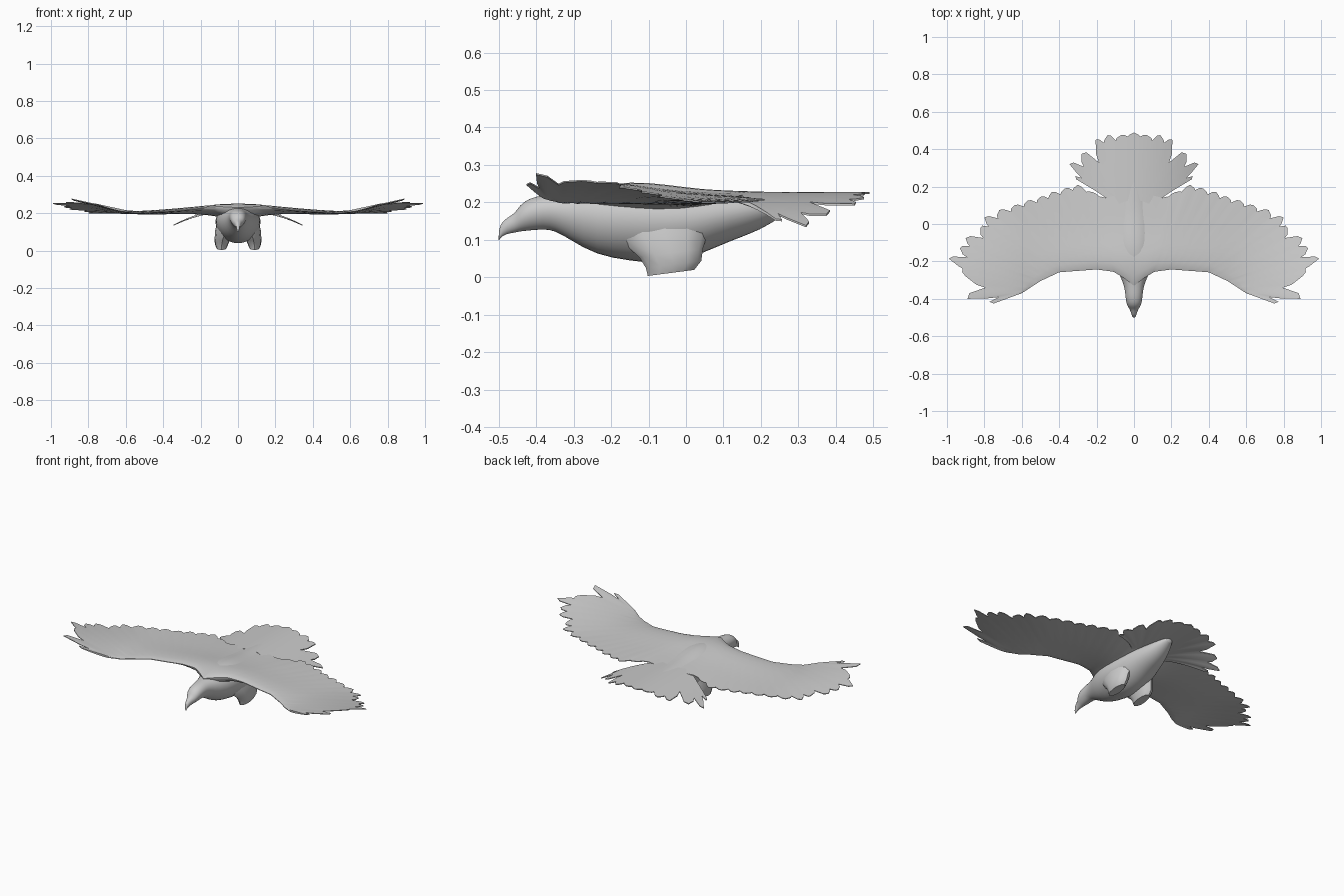
import bpy, bmesh, math
from mathutils import Vector

if "Cube" in bpy.data.objects:
    bpy.data.objects.remove(bpy.data.objects["Cube"])


def loft(name, rings, mirror=False, angle=40, subdiv=0):
    """Skin a list of closed rings, cap both ends."""
    bm = bmesh.new()
    rows = [[bm.verts.new(p) for p in r] for r in rings]
    n = len(rows[0])
    for a, b in zip(rows, rows[1:]):
        for i in range(n):
            j = (i + 1) % n
            bm.faces.new((a[i], a[j], b[j], b[i]))
    bm.faces.new(rows[0])
    bm.faces.new(rows[-1])
    bmesh.ops.recalc_face_normals(bm, faces=bm.faces)
    me = bpy.data.meshes.new(name)
    bm.to_mesh(me)
    bm.free()
    ob = bpy.data.objects.new(name, me)
    bpy.context.collection.objects.link(ob)
    if mirror:
        m = ob.modifiers.new("mirror", 'MIRROR')
        m.use_mirror_merge = False
    if subdiv:
        ob.modifiers.new("smooth", 'SUBSURF').levels = subdiv
        ob.modifiers["smooth"].render_levels = subdiv
    bpy.ops.object.select_all(action='DESELECT')
    ob.select_set(True)
    bpy.context.view_layer.objects.active = ob
    bpy.ops.object.shade_smooth_by_angle(angle=math.radians(angle))
    return ob


def along(poly, s):
    """Point at fraction s of a polyline's length."""
    pts = [Vector(p) for p in poly]
    lens = [(b - a).length for a, b in zip(pts, pts[1:])]
    d = s * sum(lens)
    for a, b, l in zip(pts, pts[1:], lens):
        if d <= l:
            return a.lerp(b, d / l)
        d -= l
    return pts[-1]


def feather_fan(name, anchors, tips, height, thick, steps=8):
    """Thin feathered surface from an anchor line out to a row of feather tips (x, y, notch depth)."""
    edge = []
    n = len(tips) - 1
    for i, (x, y, depth) in enumerate(tips):
        p = Vector((x, y))
        edge.append((p, i / n))
        if i < n:
            q = Vector(tips[i + 1][:2])
            mid = p.lerp(q, 0.5)
            s = (i + 0.5) / n
            pull = (along(anchors, s) - mid).normalized() * depth
            edge.append((p.lerp(q, 0.25) + pull * 0.12, (i + 0.25) / n))
            edge.append((mid + pull, s))
            edge.append((p.lerp(q, 0.62) + pull * 0.55, (i + 0.65) / n))
    rings = []
    for tip, s in edge:
        a = along(anchors, s)
        upper, lower = [], []
        for k in range(steps + 1):
            v = (k / steps) ** 1.6
            p = a.lerp(tip, v)
            z = height(p.x, p.y)
            up, down = thick(p.x, v)
            upper.append((p.x, p.y, z + up))
            lower.append((p.x, p.y, z - down))
        rings.append(upper + lower[::-1])
    return loft(name, rings, mirror=True, angle=50)


# body, head and hooked beak: (y, bottom, top, half width)
body = [(-.5, .094, .112, .004), (-.497, .105, .142, .009), (-.48, .116, .158, .015),
        (-.455, .119, .172, .023), (-.445, .122, .192, .032), (-.42, .124, .212, .043),
        (-.38, .128, .221, .047), (-.35, .124, .224, .05), (-.31, .1, .229, .06),
        (-.24, .057, .243, .095), (-.15, .042, .26, .12), (-.05, .03, .25, .125),
        (.04, .06, .237, .115), (.12, .097, .233, .095), (.2, .125, .23, .07),
        (.26, .165, .228, .045), (.31, .205, .225, .02)]
rings = []
for y, lo, hi, w in body:
    c, h = (lo + hi) / 2, (hi - lo) / 2
    rings.append([(w * math.cos(t) * (1 + .12 * math.sin(t)), y, c + h * math.sin(t))
                  for t in [i * math.tau / 16 for i in range(16)]])
loft("body_and_head", rings, subdiv=1)

# wings
wing_front = [(.6, -.37), (.5, -.305), (.4, -.258), (.2, -.243), (.11, -.255), (.06, -.285), (0, -.33)]
wing_tips = [(.75, -.425, .1), (.89, -.4, .1), (.9, -.28, .03), (.99, -.185, .07),
             (.93, -.13, .04), (.9, -.075, .06), (.82, -.02, .04), (.8, .035, .04),
             (.72, .075, .03), (.64, .1, .025), (.57, .125, .025), (.5, .145, .025),
             (.44, .17, .025), (.37, .19, .02), (.3, .21, .02), (.22, .17, .01),
             (.15, .14, 0), (.07, .16, 0), (0, .2, 0)]


def wing_height(x, y):
    root = .02 * math.exp(-(x / .3) ** 2)
    arm = .02 * math.exp(-((y + .2) / .13) ** 2 - (x / .45) ** 2)
    tip = .5 * max(0, x - .55) * max(0, .05 - y)
    return .2 + root + arm + tip


def wing_thick(x, v):
    shape = math.sqrt(v) * (1 - v) * 2.6
    return (.002 + shape * .01 * math.exp(-(x / .6) ** 2),
            .002 + shape * (.016 * math.exp(-(x / .6) ** 2) + .05 * math.exp(-(x / .15) ** 2)))


feather_fan("wings", wing_front, wing_tips, wing_height, wing_thick)

# tail fan, outer feathers drooping
tail_root = [(.1, .1), (.05, .12), (0, .13)]
tail_tips = [(.17, .16, .01), (.31, .24, .06), (.345, .32, .06), (.28, .375, .1),
             (.205, .45, .03), (.14, .475, .03), (.07, .475, .015), (0, .49, 0)]
feather_fan("tail", tail_root, tail_tips,
            lambda x, y: .226 - .75 * x * x,
            lambda x, v: (.002, .003 + .012 * (1 - v)))

# tucked legs: (x, y, z, x radius, y radius)
legs = [(.055, -.06, .17, .05, .13), (.07, -.055, .11, .052, .115), (.083, -.04, .065, .042, .085),
        (.088, -.033, .035, .036, .074), (.088, -.04, .012, .026, .062)]
rings = []
for x, y, z, rx, ry in legs:
    rings.append([(x + rx * math.cos(t), y + ry * math.sin(t), z + .13 * ry * math.sin(t))
                  for t in [i * math.tau / 12 for i in range(12)]])
loft("legs", rings, mirror=True)
